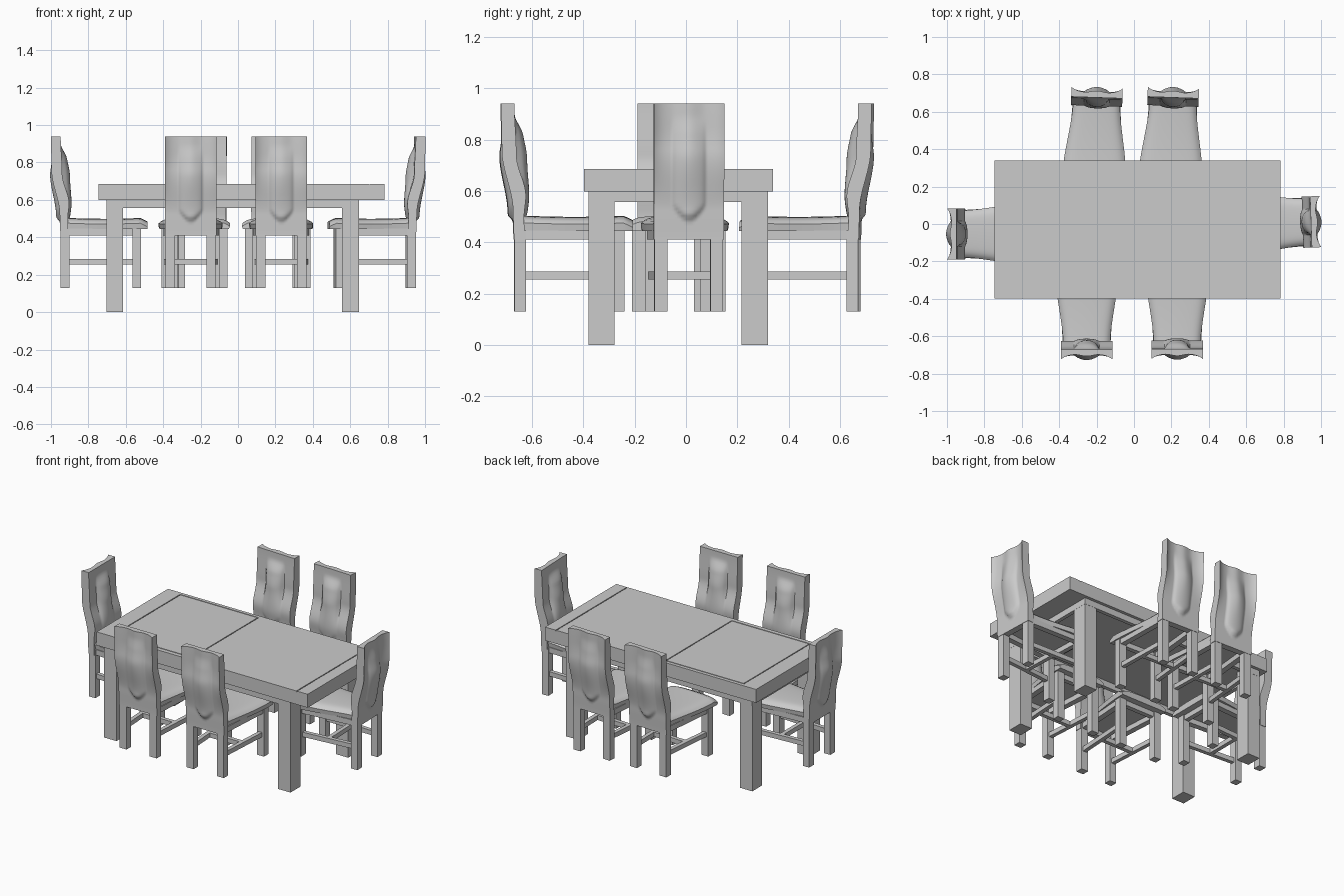
import bpy, bmesh, math
from mathutils import Matrix, Vector

if "Cube" in bpy.data.objects:
    bpy.data.objects.remove(bpy.data.objects["Cube"])

# Single plain finish
grey = bpy.data.materials.new("plain grey")
grey.use_nodes = True
colour = (0.6, 0.6, 0.6, 1)
grey.diffuse_color = colour
grey.node_tree.nodes["Principled BSDF"].inputs["Base Color"].default_value = colour


def finish(bm, name, smooth=False):
    bmesh.ops.recalc_face_normals(bm, faces=bm.faces)
    mesh = bpy.data.meshes.new(name)
    bm.to_mesh(mesh)
    bm.free()
    mesh.materials.append(grey)
    if smooth:
        mesh.polygons.foreach_set("use_smooth", [True] * len(mesh.polygons))
        mesh.set_sharp_from_angle(angle=math.radians(35))
    return mesh


def place(mesh, name, matrix=Matrix()):
    ob = bpy.data.objects.new(name, mesh)
    ob.matrix_world = matrix
    bpy.context.collection.objects.link(ob)


def box(bm, x0, x1, y0, y1, z0, z1):
    m = Matrix.Translation(((x0 + x1) / 2, (y0 + y1) / 2, (z0 + z1) / 2))
    bmesh.ops.create_cube(bm, size=1, matrix=m @ Matrix.Diagonal((x1 - x0, y1 - y0, z1 - z0, 1)))


def beam(bm, a, b, width, z0, z1):
    """Level board from plan point a to plan point b."""
    a, b = Vector(a), Vector(b)
    d, mid = b - a, (a + b) / 2
    m = Matrix.Translation((mid.x, mid.y, (z0 + z1) / 2)) @ Matrix.Rotation(math.atan2(d.y, d.x), 4, "Z")
    bmesh.ops.create_cube(bm, size=1, matrix=m @ Matrix.Diagonal((d.length, width, z1 - z0, 1)))


def slab(name, nu, nv, side_a, side_b):
    """Closed solid between two surfaces, u in -1..1 and v in 0..1."""
    bm = bmesh.new()
    grids = [[[bm.verts.new(f(2 * i / nu - 1, j / nv)) for j in range(nv + 1)]
              for i in range(nu + 1)] for f in (side_a, side_b)]
    for g in grids:
        for i in range(nu):
            for j in range(nv):
                bm.faces.new((g[i][j], g[i + 1][j], g[i + 1][j + 1], g[i][j + 1]))
    rim = ([(i, 0) for i in range(nu)] + [(nu, j) for j in range(nv)]
           + [(i, nv) for i in range(nu, 0, -1)] + [(0, j) for j in range(nv, 0, -1)])
    a, b = grids
    for (i, j), (k, l) in zip(rim, rim[1:] + rim[:1]):
        bm.faces.new((a[i][j], a[k][l], b[k][l], b[i][j]))
    return finish(bm, name, True)


def ease(a, b, x):
    t = min(1, max(0, (x - a) / (b - a)))
    return t * t * (3 - 2 * t)


def curve(points, x):
    """Smooth interpolation through a short profile."""
    for (x0, y0), (x1, y1) in zip(points, points[1:]):
        if x <= x1:
            return y0 + (y1 - y0) * ease(x0, x1, x)
    return points[-1][1]


# Chair back: S-curved board, fluted outside, with a rounded pad on both faces
LOW, HIGH, HALF = 0.41, 0.94, 0.137
outer = [(LOW, 0.05), (0.52, 0.047), (0.76, 0.003), (HIGH, 0)]
inner = [(LOW, 0.092), (0.5, 0.09), (0.58, 0.097), (0.74, 0.06), (HIGH, 0.052)]
pad = [(0.48, 0.1), (0.58, 0.11), (0.72, 0.102), (0.86, 0.082), (HIGH, 0.055)]


def pad_weight(u, z):
    half = 0.062 * ease(0.46, 0.55, z) + 0.002
    across = max(0, 1 - (u * HALF / half) ** 2) ** 0.6
    return across * ease(0.48, 0.51, z) * (1 - ease(0.82, 0.9, z))


def back_inner(u, v):
    z = LOW + (HIGH - LOW) * v
    d = curve(inner, z)
    return (u * HALF, d + pad_weight(u, z) * max(0.01, curve(pad, z) - d), z)


def back_outer(u, v):
    z = LOW + (HIGH - LOW) * v
    flute = (0.026 * (1 - u ** 4) - 0.01 * (1 - ease(0, 0.5, abs(u)))) * ease(0.55, 0.85, z)
    swell = 0.02 * pad_weight(u, z) * (1 - ease(0.72, 0.86, z) * 0.5)
    return (u * HALF, curve(outer, z) + flute - swell, z)


# Seat: nearly flat cushion with rolled edges, widening to the front
def seat_plan(u, v):
    return u * (0.125 + 0.046 * ease(0, 0.95, v)), 0.06 + 0.455 * v


def seat_top(u, v):
    x, y = seat_plan(u, v)
    roll = 0.008 * u * u + 0.02 * u ** 8 + 0.02 * ease(0.92, 1, v)
    return (x, y, 0.499 + 0.006 * (2 * v - 1) ** 2 - roll)


def seat_under(u, v):
    x, y = seat_plan(u, v)
    return (x * 0.97, y, 0.443)


# Chair legs, seat rails and H-shaped stretchers
def chair_frame():
    bm = bmesh.new()
    for s in (-1, 1):
        rear, front = (s * 0.109, 0.075), (s * 0.132, 0.458)
        for x, y in (rear, front):
            box(bm, x - 0.025, x + 0.025, y - 0.023, y + 0.023, 0.13, 0.445)
        beam(bm, rear, front, 0.036, 0.41, 0.446)
        beam(bm, rear, front, 0.026, 0.255, 0.285)
    beam(bm, (-0.109, 0.075), (0.109, 0.075), 0.03, 0.41, 0.446)
    beam(bm, (-0.132, 0.458), (0.132, 0.458), 0.03, 0.41, 0.446)
    beam(bm, (-0.118, 0.265), (0.118, 0.265), 0.026, 0.255, 0.285)
    return finish(bm, "chair_frame")


parts = {
    "back": slab("chair_back", 40, 40, back_inner, back_outer),
    "seat": slab("chair_seat", 24, 24, seat_top, seat_under),
    "frame": chair_frame(),
}
chairs = {
    "front_right_chair": (-0.253, -0.723, 0),
    "front_left_chair": (0.231, -0.721, 0),
    "back_right_chair": (-0.197, 0.728, 178),
    "back_left_chair": (0.211, 0.728, 178),
    "right_end_chair": (-1.0, -0.053, -90),
    "left_end_chair": (0.998, 0.013, 92),
}
for chair, (x, y, turn) in chairs.items():
    m = Matrix.Translation((x, y, 0)) @ Matrix.Rotation(math.radians(turn), 4, "Z")
    for part, mesh in parts.items():
        place(mesh, chair + "_" + part, m)

# Table top: core slab with boards separated by fine grooves
X0, X1, Y0, Y1 = -0.745, 0.782, -0.397, 0.34
bm = bmesh.new()
box(bm, X0, X1, Y0, Y1, 0.598, 0.681)
place(finish(bm, "table_core"), "table_core")
bm = bmesh.new()
boards = [
    (X0, -0.642, Y0, Y1), (-0.642, -0.072, Y0, -0.37), (-0.642, -0.072, 0.318, Y1),
    (-0.636, -0.078, -0.364, 0.312), (-0.072, 0.7, Y0, Y1), (0.706, X1, Y0, Y1),
]
for b in boards:
    box(bm, *b, 0.681, 0.686)
place(finish(bm, "table_boards"), "table_boards")

# Table apron
bm = bmesh.new()
for y in (-0.38, 0.295):
    box(bm, -0.703, 0.647, y, y + 0.025, 0.557, 0.6)
for x in (-0.703, 0.622):
    box(bm, x, x + 0.025, -0.38, 0.32, 0.557, 0.6)
place(finish(bm, "table_apron"), "table_apron")

# Table legs
for side, x in (("right", -0.703), ("left", 0.557)):
    for end, y in (("front", -0.38), ("back", 0.217)):
        bm = bmesh.new()
        box(bm, x, x + 0.089, y, y + 0.102, 0, 0.6)
        name = "table_leg_" + end + "_" + side
        place(finish(bm, name), name)
